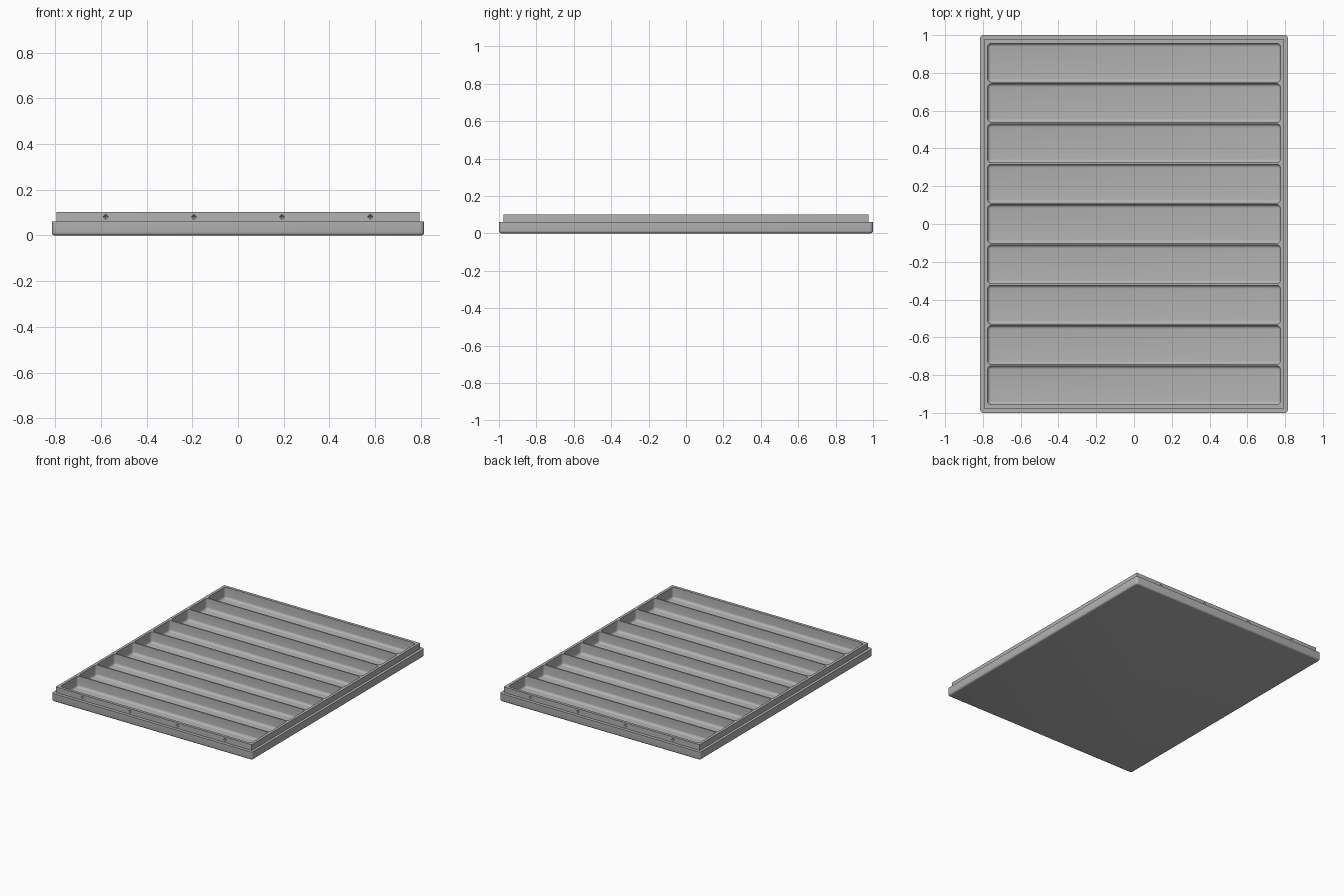
import bpy, bmesh
from math import pi, cos, sin, radians

cube = bpy.data.objects.get("Cube")
if cube:
    bpy.data.objects.remove(cube, do_unlink=True)

grey = bpy.data.materials.new("matte grey")
grey.use_nodes = True
color = (0.45, 0.45, 0.45, 1)
grey.diffuse_color = color
grey.node_tree.nodes["Principled BSDF"].inputs["Base Color"].default_value = color


def rounded_ring(hx, hy, r, steps=5):
    """Outline of a rounded rectangle, counter-clockwise."""
    pts = []
    for k, (sx, sy) in enumerate([(1, 1), (-1, 1), (-1, -1), (1, -1)]):
        for i in range(steps + 1):
            a = (k + i / steps) * pi / 2
            pts.append((sx * (hx - r) + r * cos(a), sy * (hy - r) + r * sin(a)))
    return pts


def loft(name, levels, cy=0):
    """Stack rounded rectangles (half x, half y, radius, z) into a closed solid."""
    bm = bmesh.new()
    rings = [[bm.verts.new((x, y + cy, z)) for x, y in rounded_ring(hx, hy, r)]
             for hx, hy, r, z in levels]
    n = len(rings[0])
    for low, high in zip(rings, rings[1:]):
        for i in range(n):
            j = (i + 1) % n
            bm.faces.new((low[i], low[j], high[j], high[i]))
    bm.faces.new(rings[0][::-1])
    bm.faces.new(rings[-1])
    return finish(name, bm)


def finish(name, bm):
    bmesh.ops.recalc_face_normals(bm, faces=bm.faces)
    mesh = bpy.data.meshes.new(name)
    bm.to_mesh(mesh)
    bm.free()
    mesh.materials.append(grey)
    ob = bpy.data.objects.new(name, mesh)
    bpy.context.collection.objects.link(ob)
    return ob


def fillet(hx, hy, r, z, size, steps=4):
    """Levels that round a bottom edge, from the flat underside upward."""
    out = []
    for i in range(steps + 1):
        a = i / steps * pi / 2
        d = size * (1 - sin(a))
        out.append((hx - d, hy - d, max(r - d, 0.003), z + size * (1 - cos(a))))
    return out


# Tray body: rounded base with a stepped-in lip
tray = loft("tray", fillet(0.815, 1.0, 0.018, 0, 0.014) + [
    (0.815, 1.0, 0.018, 0.06),
    (0.795, 0.977, 0.004, 0.06),
    (0.795, 0.977, 0.004, 0.102)])

# Nine long pockets with rounded floors
cutters = []
pitch = 0.2135
for i in range(9):
    levels = fillet(0.775, 0.1025, 0.02, 0.02, 0.017) + [(0.775, 0.1025, 0.02, 0.13)]
    cutters.append(loft("pocket_cutter", levels, (i - 4) * pitch))

# Small diamond latch dimples along the front and back of the lip
for side in (-1, 1):
    for x in (-0.579, -0.193, 0.193, 0.579):
        bm = bmesh.new()
        bmesh.ops.create_icosphere(bm, subdivisions=1, radius=0.01)
        bm.clear()
        y, z, r = side * 0.977, 0.081, 0.012
        ring = [bm.verts.new((x + r * cos(k * pi / 2), y, z + r * sin(k * pi / 2)))
                for k in range(4)]
        tips = [bm.verts.new((x, y + d, z)) for d in (-0.01, 0.01)]
        for tip in tips:
            for k in range(4):
                bm.faces.new((ring[k], ring[(k + 1) % 4], tip))
        cutters.append(finish("dimple_cutter", bm))

# Cut and tidy up
bpy.ops.object.select_all(action="DESELECT")
bpy.context.view_layer.objects.active = tray
tray.select_set(True)
for cutter in cutters:
    mod = tray.modifiers.new("cut", "BOOLEAN")
    mod.operation = "DIFFERENCE"
    mod.solver = "EXACT"
    mod.object = cutter
    bpy.ops.object.modifier_apply(modifier=mod.name)
    bpy.data.objects.remove(cutter, do_unlink=True)
bpy.ops.object.shade_smooth_by_angle(angle=radians(30))
